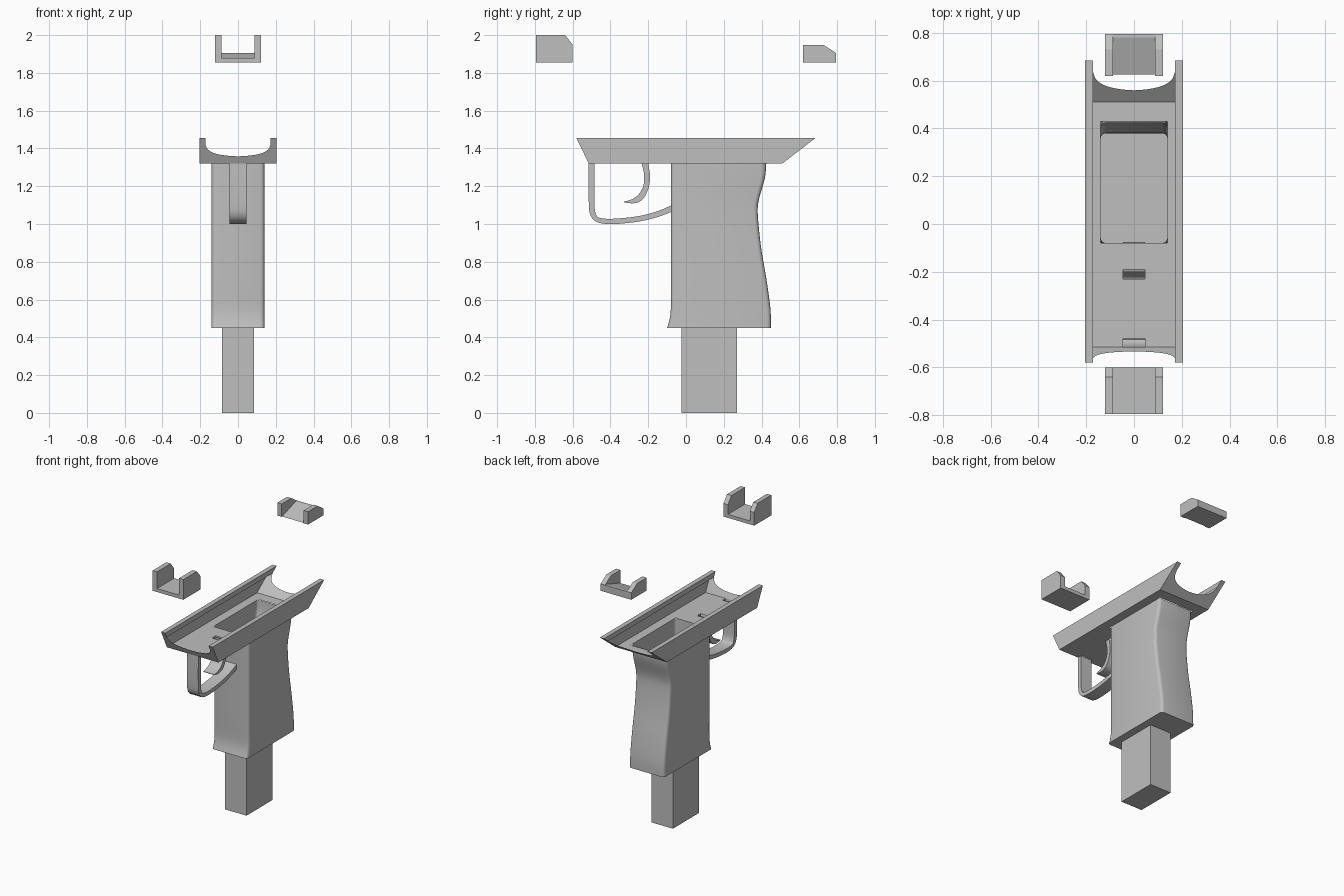
import bpy, bmesh

if "Cube" in bpy.data.objects:
    bpy.data.objects.remove(bpy.data.objects["Cube"])

grey = bpy.data.materials.new("plain grey")
grey.use_nodes = True
grey.diffuse_color = (0.52, 0.52, 0.52, 1)
grey.node_tree.nodes["Principled BSDF"].inputs["Base Color"].default_value = (0.52, 0.52, 0.52, 1)


def finish(name, bm, smooth=False, recalc=True):
    bmesh.ops.remove_doubles(bm, verts=bm.verts, dist=0.0005)
    if recalc:
        bmesh.ops.recalc_face_normals(bm, faces=bm.faces)
    mesh = bpy.data.meshes.new(name)
    bm.to_mesh(mesh)
    bm.free()
    mesh.materials.append(grey)
    ob = bpy.data.objects.new(name, mesh)
    bpy.context.collection.objects.link(ob)
    if smooth:
        bpy.ops.object.select_all(action='DESELECT')
        ob.select_set(True)
        bpy.context.view_layer.objects.active = ob
        bpy.ops.object.shade_smooth_by_angle(angle=0.6)
    return ob


def face(bm, points):
    return bm.faces.new([bm.verts.new(p) for p in points])


def spline(pts, steps=5):
    """Catmull-Rom curve through 2D points."""
    out = []
    for i in range(len(pts) - 1):
        a, b, c, d = pts[max(i - 1, 0)], pts[i], pts[i + 1], pts[min(i + 2, len(pts) - 1)]
        for s in range(steps):
            t = s / steps
            out.append(tuple(0.5 * (2 * q + (r - p) * t + (2 * p - 5 * q + 4 * r - u) * t ** 2
                                    + (3 * q - p - 3 * r + u) * t ** 3)
                             for p, q, r, u in zip(a, b, c, d)))
    return out + [pts[-1]]


def prism(bm, outline, x0, x1):
    """Solid side profile (y, z) spanning x0 to x1."""
    for x in (x0, x1):
        face(bm, [(x, y, z) for y, z in outline])
    for (y, z), (v, w) in zip(outline, outline[1:] + outline[:1]):
        face(bm, [(x0, y, z), (x1, y, z), (x1, v, w), (x0, v, w)])


def band(name, outer, inner, half, closed_tip=False):
    """Bent bar between two side curves, open where it joins the body."""
    bm = bmesh.new()
    outer, inner = spline(outer), spline(inner)
    for i in range(len(outer) - 1):
        (a, b), (c, d) = outer[i], outer[i + 1]
        (e, f), (g, h) = inner[i], inner[i + 1]
        for x in (-half, half):
            face(bm, [(x, a, b), (x, c, d), (x, g, h), (x, e, f)])
        for p, q, r, s in ((a, b, c, d), (e, f, g, h)):
            face(bm, [(-half, p, q), (half, p, q), (half, r, s), (-half, r, s)])
    if closed_tip:
        (a, b), (c, d) = outer[-1], inner[-1]
        face(bm, [(-half, a, b), (half, a, b), (half, c, d), (-half, c, d)])
    finish(name, bm, True)


# Receiver tray: pierced floor, slanted sides, notched ends
BASE, TOP, WIDE, RAIL, LIP = 1.32, 1.455, 0.205, 0.172, 1.42


def end_y(z, rear):
    t = (z - BASE) / (TOP - BASE)
    return 0.51 + 0.175 * t if rear else -0.515 - 0.065 * t


bm = bmesh.new()
xs = [-WIDE, -0.14, -0.045, 0.045, 0.14, WIDE]
ys = [-0.515, -0.48, -0.23, -0.19, -0.08, 0.43, 0.51]
holes = {(2, 0), (2, 2), (1, 4), (2, 4), (3, 4)}
for i in range(len(xs) - 1):
    for j in range(len(ys) - 1):
        if (i, j) not in holes:
            face(bm, [(xs[i], ys[j], BASE), (xs[i], ys[j + 1], BASE),
                      (xs[i + 1], ys[j + 1], BASE), (xs[i + 1], ys[j], BASE)])

notch = spline([(0, 1.358), (0.06, 1.362), (0.12, 1.373), (0.158, 1.393), (RAIL, LIP)])
for rear in (False, True):
    for side in (-1, 1):
        half_end = [(0, BASE)] + notch + [(RAIL, TOP), (WIDE, TOP), (WIDE, BASE)]
        ring = [(side * x, end_y(z, rear), z) for x, z in half_end]
        face(bm, ring if (side > 0) != rear else ring[::-1])
for side in (-1, 1):
    strips = [((WIDE, BASE), (WIDE, TOP)), ((WIDE, TOP), (RAIL, TOP)), ((RAIL, TOP), (RAIL, LIP))]
    for (x, z), (u, w) in strips:
        quad = [(side * x, end_y(z, False), z), (side * x, end_y(z, True), z),
                (side * u, end_y(w, True), w), (side * u, end_y(w, False), w)]
        face(bm, quad if side > 0 else quad[::-1])
finish("receiver_tray", bm, recalc=False)

# Hollow grip: rounded sections lofted upward
front = spline([(0.45, -0.1), (0.5, -0.086), (0.56, -0.08), (0.7, -0.08), (0.9, -0.08),
                (1.1, -0.08), (1.2, -0.08), (BASE, -0.08)])
back = spline([(0.45, 0.45), (0.55, 0.447), (0.7, 0.427), (0.88, 0.397), (1.05, 0.38),
               (1.13, 0.386), (1.24, 0.417), (BASE, 0.425)])


def height_lookup(curve, z):
    for (a, p), (b, q) in zip(curve, curve[1:]):
        if z <= b:
            return p + (q - p) * (z - a) / (b - a)
    return curve[-1][1]


def grip_section(z):
    f, b, w, r = height_lookup(front, z), height_lookup(back, z), 0.14, 0.022
    arc = [(0, 1), (0.38, 0.92), (0.71, 0.71), (0.92, 0.38), (1, 0)]
    right = [(w - r + r * c, b - r + r * s) for c, s in arc]
    right += [(w - r + r * c, f + r - r * s) for c, s in arc[::-1]]
    return [(x, y, z) for x, y in right] + [(-x, y, z) for x, y in right[::-1]]


bm = bmesh.new()
levels = 40
sections = [grip_section(0.45 + (BASE - 0.45) * k / levels) for k in range(levels + 1)]
for low, high in zip(sections, sections[1:]):
    for k in range(len(low)):
        n = (k + 1) % len(low)
        face(bm, [low[n], low[k], high[k], high[n]])
face(bm, sections[0])
finish("grip", bm, True)

# Magazine below the grip
bm = bmesh.new()
prism(bm, [(-0.025, 0), (0.27, 0), (0.27, 0.452), (-0.025, 0.452)], -0.085, 0.085)
finish("magazine", bm)

# Trigger guard and trigger
band("trigger_guard",
     [(-0.515, BASE), (-0.515, 1.12), (-0.505, 1.045), (-0.465, 1.008), (-0.38, 1.0),
      (-0.25, 1.013), (-0.15, 1.037), (-0.075, 1.065)],
     [(-0.485, BASE), (-0.485, 1.12), (-0.478, 1.055), (-0.455, 1.032), (-0.38, 1.028),
      (-0.25, 1.042), (-0.15, 1.068), (-0.075, 1.1)], 0.045)
band("trigger",
     [(-0.2, BASE), (-0.19, 1.25), (-0.2, 1.185), (-0.23, 1.13), (-0.275, 1.11), (-0.328, 1.114)],
     [(-0.235, BASE), (-0.222, 1.265), (-0.225, 1.205), (-0.248, 1.16), (-0.28, 1.134), (-0.328, 1.118)],
     0.045, True)


# Sights: two side walls with a floor between them
def sight(name, wall, floor):
    bm = bmesh.new()
    prism(bm, wall, -0.122, -0.087)
    prism(bm, wall, 0.087, 0.122)
    prism(bm, floor, -0.087, 0.087)
    finish(name, bm)


sight("front_sight",
      [(-0.795, 1.855), (-0.6, 1.855), (-0.6, 1.95), (-0.64, 2.0), (-0.795, 2.0)],
      [(-0.795, 1.855), (-0.6, 1.855), (-0.6, 1.88), (-0.795, 1.88)])
sight("rear_sight",
      [(0.62, 1.855), (0.795, 1.855), (0.795, 1.905), (0.73, 1.947), (0.62, 1.947)],
      [(0.625, 1.855), (0.795, 1.855), (0.795, 1.905), (0.78, 1.905)])
